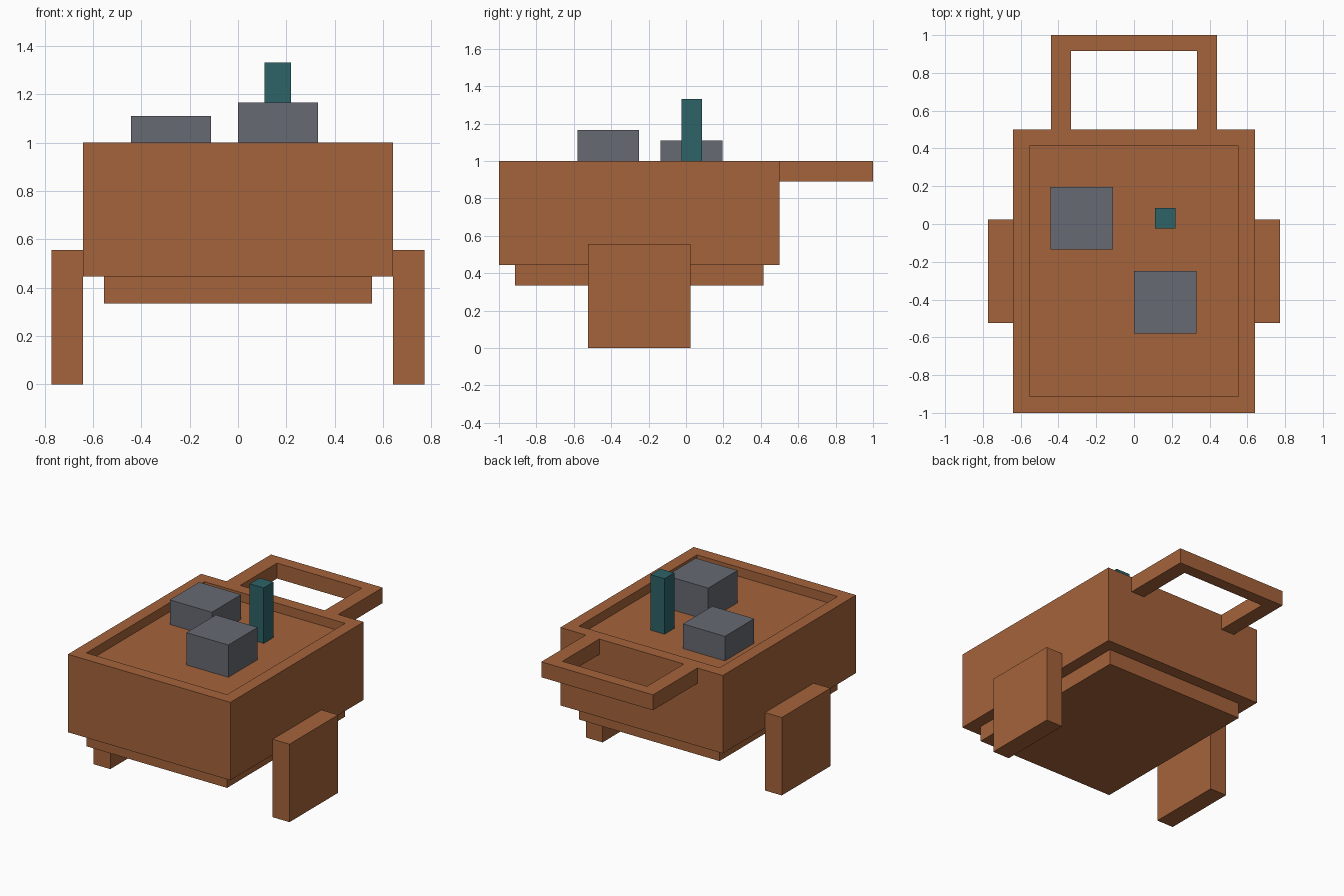
import bpy
import bmesh
from mathutils import Vector

cube = bpy.data.objects.get("Cube")
if cube:
    bpy.data.objects.remove(cube, do_unlink=True)


def material(name, rgb):
    mat = bpy.data.materials.new(name)
    mat.use_nodes = True
    colour = (*rgb, 1.0)
    mat.diffuse_color = colour
    bsdf = mat.node_tree.nodes["Principled BSDF"]
    bsdf.inputs["Base Color"].default_value = colour
    bsdf.inputs["Roughness"].default_value = 0.8
    return mat


WOOD = material("brown wood", (0.376, 0.125, 0.044))
STONE = material("grey stone", (0.133, 0.144, 0.171))
TEAL = material("dark teal", (0.026, 0.125, 0.140))


def finish(bm, name, mat):
    bmesh.ops.recalc_face_normals(bm, faces=bm.faces[:])
    mesh = bpy.data.meshes.new(name)
    bm.to_mesh(mesh)
    bm.free()
    mesh.materials.append(mat)
    obj = bpy.data.objects.new(name, mesh)
    bpy.context.collection.objects.link(obj)
    return obj


def box_bmesh(low, high):
    low, high = Vector(low), Vector(high)
    bm = bmesh.new()
    bmesh.ops.create_cube(bm, size=1)
    bmesh.ops.scale(bm, vec=high - low, verts=bm.verts[:])
    bmesh.ops.translate(bm, vec=(low + high) / 2, verts=bm.verts[:])
    return bm


def box(name, low, high, mat):
    return finish(box_bmesh(low, high), name, mat)


def step_face(bm, direction, margin, offset):
    """Inset the face looking up or down, then raise or sink it with upright walls."""
    bm.normal_update()
    face = next(f for f in bm.faces if f.normal.z * direction > 0.9)
    bmesh.ops.inset_region(bm, faces=[face], thickness=margin, use_even_offset=True)
    ext = bmesh.ops.extrude_discrete_faces(bm, faces=[face])
    bmesh.ops.translate(bm, vec=(0, 0, offset), verts=ext["faces"][0].verts[:])


# Cart body: sunken tray on top, stepped base underneath
RIM, FLOOR = 1.0, 0.935
body = box_bmesh((-0.64, -1.0, 0.445), (0.64, 0.5, RIM))
step_face(body, 1, 0.086, FLOOR - RIM)
step_face(body, -1, 0.086, -0.11)
finish(body, "cart_body", WOOD)

# Push handle: U-shaped outline extruded downwards
half = [(0.333, 0.5), (0.333, 0.915)]
outer = [(0.44, 1.0), (0.44, 0.5)]
outline = half + [(-x, y) for x, y in reversed(half)]
outline += [(-x, y) for x, y in reversed(outer)] + outer
handle = bmesh.new()
profile = handle.faces.new([handle.verts.new((x, y, RIM)) for x, y in outline])
ext = bmesh.ops.extrude_face_region(handle, geom=[profile], use_keep_orig=True)
lower = [v for v in ext["geom"] if isinstance(v, bmesh.types.BMVert)]
bmesh.ops.translate(handle, vec=(0, 0, -0.11), verts=lower)
finish(handle, "push_handle", WOOD)

# Side supports
for side, name in ((1, "left_support"), (-1, "right_support")):
    xs = sorted((side * 0.64, side * 0.772))
    box(name, (xs[0], -0.523, 0), (xs[1], 0.025, 0.555), WOOD)

# Cargo resting on the tray floor
box("rear_block", (-0.443, -0.135, FLOOR), (-0.112, 0.195, 1.11), STONE)
box("front_block", (0, -0.58, FLOOR), (0.33, -0.25, 1.165), STONE)
box("upright_post", (0.11, -0.025, FLOOR), (0.22, 0.085, 1.33), TEAL)
